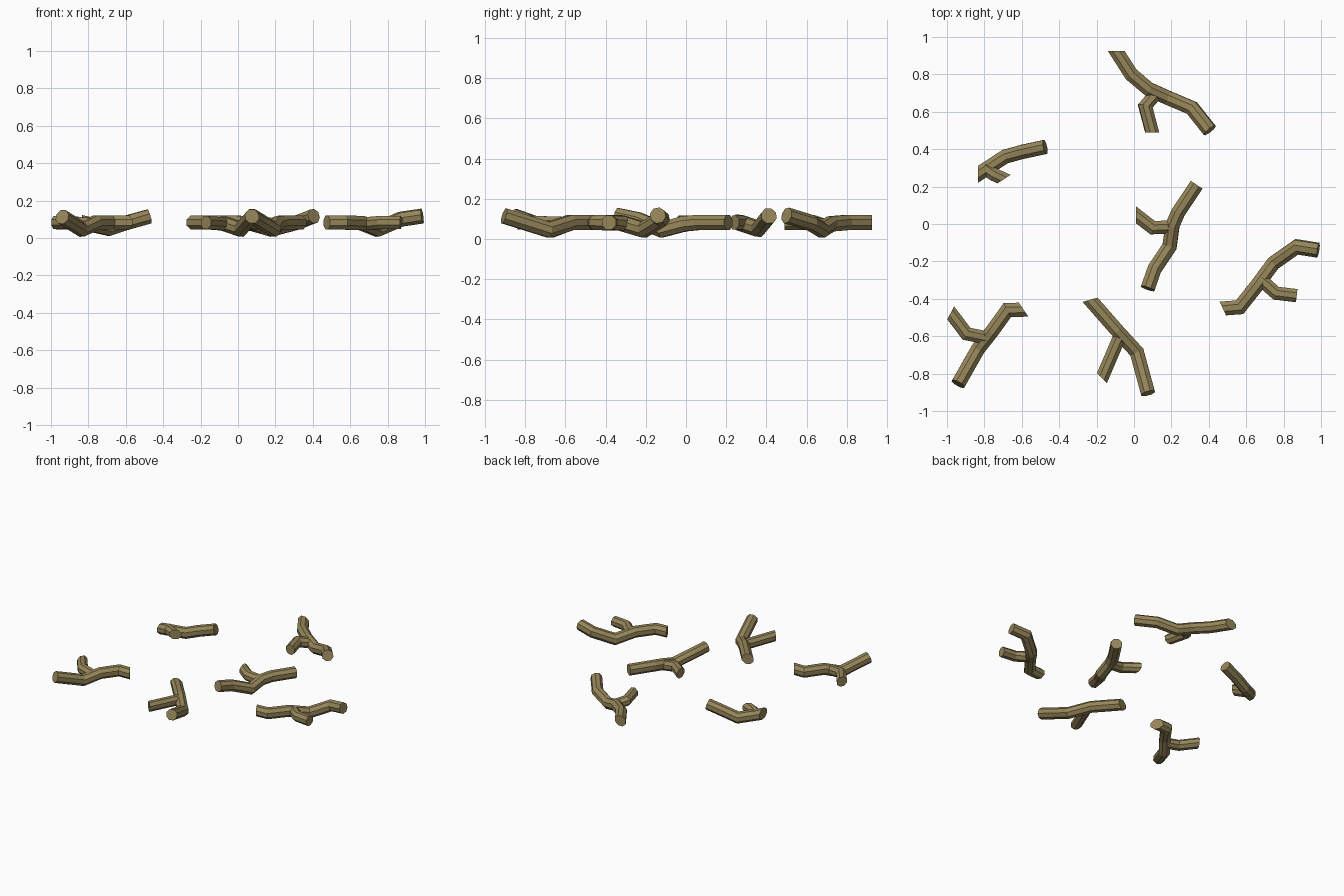
import bpy, math
from mathutils import Vector

if "Cube" in bpy.data.objects:
    bpy.data.objects.remove(bpy.data.objects["Cube"])

bark = bpy.data.materials.new("olive brown bark")
bark.diffuse_color = (0.30, 0.235, 0.10, 1)
bark.use_nodes = True
bark.node_tree.nodes["Principled BSDF"].inputs["Base Color"].default_value = bark.diffuse_color
SIDES = 8


def flat_normal(deg):
    a = math.radians(deg)
    return Vector((math.cos(a), math.sin(a), 0))


def tube(points, radius, verts, faces, start=None, end=None):
    """Mitred tube through points; start / end = heading of a slanted cut."""
    p = [Vector(q) for q in points]
    d = [(b - a).normalized() for a, b in zip(p, p[1:])]
    planes = [flat_normal(start) if start is not None else d[0]]
    planes += [(a + b).normalized() for a, b in zip(d, d[1:])]
    planes += [flat_normal(end) if end is not None else d[-1]]
    side = d[0].cross(Vector((0, 0, 1))).normalized()
    up = side.cross(d[0])
    ring = []
    for i in range(SIDES):
        a = 2 * math.pi * (i + 0.5) / SIDES
        ring.append(p[0] + radius * (side * math.cos(a) + up * math.sin(a)))
    base = len(verts)
    for k, n in enumerate(planes):
        # slide the ring along the current segment onto the next cut plane
        t = d[max(k - 1, 0)]
        ring = [v + t * ((p[k] - v).dot(n) / t.dot(n)) for v in ring]
        verts.extend(ring)
    for k in range(len(p) - 1):
        for i in range(SIDES):
            j = (i + 1) % SIDES
            o = base + k * SIDES
            faces.append((o + i, o + i + SIDES, o + j + SIDES, o + j))
    last = base + (len(p) - 1) * SIDES
    faces.append(tuple(base + i for i in range(SIDES)))
    faces.append(tuple(last + i for i in reversed(range(SIDES))))


def twig(name, main, branch, start=None, end=None, tip=None):
    verts, faces = [], []
    tube(main, 0.041, verts, faces, start, end)
    tube(branch, 0.038, verts, faces, None, tip)
    me = bpy.data.meshes.new(name)
    me.from_pydata(verts, [], faces)
    me.materials.append(bark)
    ob = bpy.data.objects.new(name, me)
    bpy.context.collection.objects.link(ob)


Z = 0.082   # resting height; each stem dips, then lifts at its thick end
LOW = 0.046

twig("back_twig",
     [(-.095, .925, Z), (-.015, .80, Z), (.08, .72, .075), (.18, .675, LOW),
      (.31, .62, .08), (.405, .50, .117)],
     [(.12, .70, .06), (.06, .63, Z), (.097, .49, Z)], start=90, tip=-90)

twig("small_left_twig",
     [(-.835, .265, Z), (-.69, .36, LOW + .004), (-.60, .385, .08), (-.475, .412, .115)],
     [(-.80, .30, .075), (-.75, .265, Z), (-.695, .24, Z)], start=180, tip=-57)

twig("centre_twig",
     [(.335, .21, Z), (.235, .06, Z), (.205, -.01, .075), (.19, -.12, LOW),
      (.11, -.24, .095), (.073, -.345, .117)],
     [(.20, -.015, .07), (.10, -.02, Z), (.01, .05, Z)], tip=180)

twig("right_twig",
     [(.475, -.452, Z), (.565, -.445, Z), (.66, -.325, .08), (.745, -.21, LOW),
      (.87, -.122, .10), (.985, -.14, .117)],
     [(.68, -.30, .075), (.76, -.37, Z), (.87, -.383, Z)], start=205)

twig("front_left_twig",
     [(-.59, -.458, Z), (-.677, -.46, Z), (-.76, -.575, Z), (-.835, -.67, LOW),
      (-.94, -.855, .112)],
     [(-.78, -.61, .07), (-.895, -.587, Z), (-.98, -.475, Z)], start=34, tip=152)

twig("front_twig",
     [(-.235, -.405, Z), (-.09, -.57, Z), (.015, -.685, LOW), (.075, -.905, .115)],
     [(-.08, -.61, .075), (-.172, -.825, Z)], start=106, tip=225)
